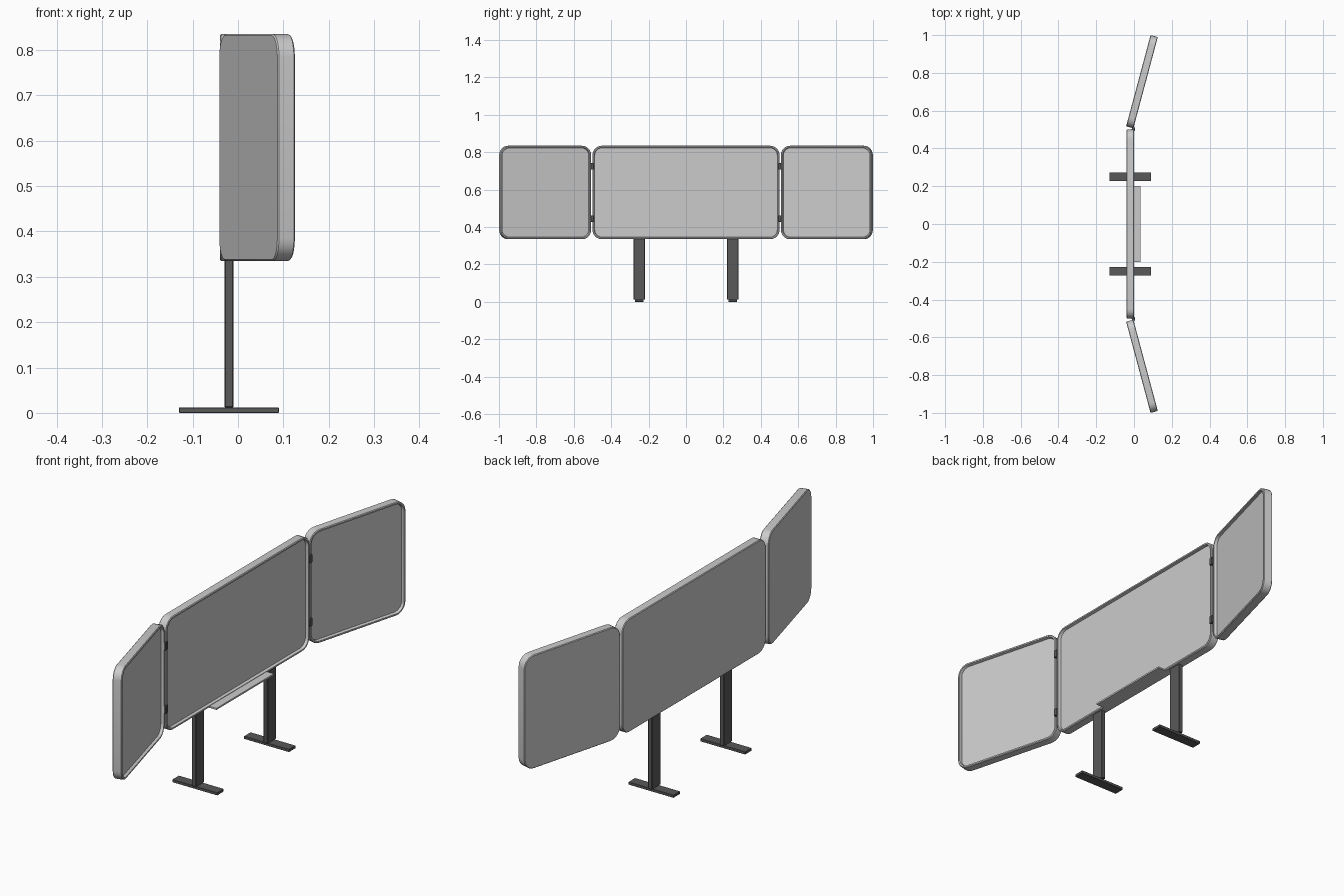
import bpy, bmesh, math
from mathutils import Matrix, Vector

if "Cube" in bpy.data.objects:
    bpy.data.objects.remove(bpy.data.objects["Cube"])


def material(name, v):
    m = bpy.data.materials.new(name)
    m.diffuse_color = (v, v, v, 1)
    m.use_nodes = True
    m.node_tree.nodes["Principled BSDF"].inputs["Base Color"].default_value = m.diffuse_color
    return m


LIGHT = material("light grey", 0.60)
DARK = material("dark grey", 0.10)


def finish(bm, name, mat, smooth=False):
    bmesh.ops.recalc_face_normals(bm, faces=bm.faces[:])
    me = bpy.data.meshes.new(name)
    bm.to_mesh(me)
    bm.free()
    me.materials.append(mat)
    ob = bpy.data.objects.new(name, me)
    bpy.context.collection.objects.link(ob)
    if smooth:
        bpy.ops.object.select_all(action='DESELECT')
        ob.select_set(True)
        bpy.context.view_layer.objects.active = ob
        bpy.ops.object.shade_smooth_by_angle(angle=math.radians(30))
    return ob


def box(name, x, y, z, mat, bevel=0, rot=0):
    bm = bmesh.new()
    bmesh.ops.create_cube(bm, size=1)
    bm.transform(Matrix.Diagonal((x[1] - x[0], y[1] - y[0], z[1] - z[0], 1)))
    if bevel:
        bmesh.ops.bevel(bm, geom=bm.edges[:], offset=bevel, segments=1, affect='EDGES')
    c = Vector((sum(x) / 2, sum(y) / 2, sum(z) / 2))
    bm.transform(Matrix.Translation(c) @ Matrix.Rotation(rot, 4, 'Z'))
    return finish(bm, name, mat)


def outline(w, h, r, n=6):
    pts = []
    for i, (sy, sz) in enumerate(((1, 1), (-1, 1), (-1, -1), (1, -1))):
        for k in range(n + 1):
            a = math.pi / 2 * (i + k / n)
            pts.append((sy * (w / 2 - r) + r * math.cos(a), sz * (h / 2 - r) + r * math.sin(a)))
    return pts


def panel(name, width, matrix):
    # Rounded board with a thin raised rim round a recessed writing surface
    T, R, H = 0.04, 0.05, 0.5
    bm = bmesh.new()
    rings = []
    for x, inset in ((0, 0.003), (0.003, 0), (T - 0.003, 0), (T, 0.003), (T, 0.009), (T - 0.012, 0.012)):
        pts = outline(width - 2 * inset, H - 2 * inset, R - inset)
        rings.append([bm.verts.new((x, y, z)) for y, z in pts])
    for a, b in zip(rings, rings[1:]):
        n = len(a)
        for i in range(n):
            bm.faces.new((a[i], a[(i + 1) % n], b[(i + 1) % n], b[i]))
    bm.faces.new(rings[0])
    bm.faces.new(rings[-1])
    bm.transform(matrix)
    return finish(bm, name, LIGHT, True)


ZC = 0.585
panel("centre_board", 1.0, Matrix.Translation((-0.04, 0, ZC)))

for s, side in ((1, "right"), (-1, "left")):
    # Side wing, folded forward 15 degrees
    ang = math.radians(15)
    mid = Vector((0.0875 - 0.25 * math.sin(ang), s * (1.0 - 0.25 * math.cos(ang)), ZC))
    panel(side + "_wing", 0.5, Matrix.Translation(mid) @ Matrix.Rotation(-s * ang, 4, 'Z'))
    # Hinges
    for z, lvl in ((0.445, "lower"), (0.725, "upper")):
        box(f"{side}_{lvl}_hinge", (-0.012, 0.006), (s * 0.503 - 0.009, s * 0.503 + 0.009),
            (z - 0.018, z + 0.018), DARK, 0.002, -s * ang / 2)
    # Leg and foot
    y = s * 0.25
    box(side + "_leg", (-0.03, -0.01), (y - 0.03, y + 0.03), (0.012, 0.34), DARK, 0.002)
    box(side + "_foot", (-0.13, 0.09), (y - 0.023, y + 0.023), (0, 0.012), DARK, 0.001)

# Pen tray
box("pen_tray", (-0.01, 0.035), (-0.2, 0.2), (0.335, 0.342), LIGHT)
